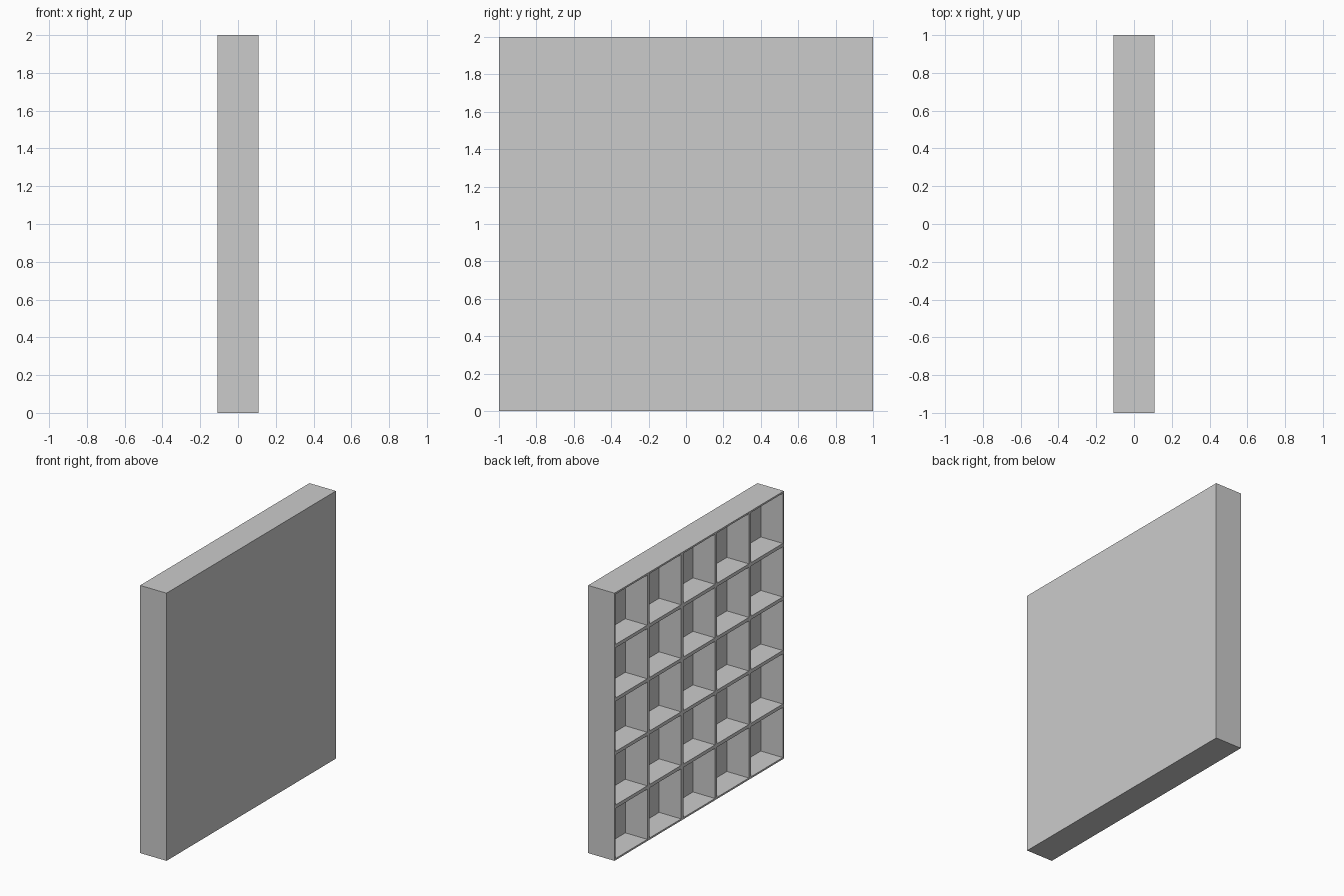
import bpy, bmesh
from mathutils import Matrix, Vector

cube = bpy.data.objects.get("Cube")
if cube:
    bpy.data.objects.remove(cube, do_unlink=True)

CELLS = 5
SIZE = 2.0
WALL = SIZE / (CELLS * 11)      # each cell is ten walls wide plus one shared wall
DEPTH = 5 * WALL                # pocket depth
THICK = 6 * WALL                # whole panel

grey = bpy.data.materials.new("plain grey")
grey.use_nodes = True
grey.diffuse_color = (0.6, 0.6, 0.6, 1)
grey.node_tree.nodes["Principled BSDF"].inputs["Base Color"].default_value = grey.diffuse_color

# Open side: a grid of square cells facing -x
bm = bmesh.new()
bmesh.ops.create_grid(bm, x_segments=CELLS, y_segments=CELLS, size=SIZE / 2)
turn = Matrix.Translation((-THICK / 2, 0, SIZE / 2)) @ Matrix.Rotation(-1.5707963, 4, 'Y')
bm.transform(turn)
cells = bm.faces[:]
rim = [e for e in bm.edges if e.is_boundary]

# Outer sides and solid back plate
side = bmesh.ops.extrude_edge_only(bm, edges=rim)["geom"]
bmesh.ops.translate(bm, vec=Vector((THICK, 0, 0)),
                    verts=[g for g in side if isinstance(g, bmesh.types.BMVert)])
bmesh.ops.contextual_create(bm, geom=[g for g in side if isinstance(g, bmesh.types.BMEdge)])

# Sink a straight-walled pocket into every cell
bmesh.ops.inset_individual(bm, faces=cells, thickness=WALL / 2)
for face in cells:
    floor = bmesh.ops.extrude_face_region(bm, geom=[face])["geom"]
    bmesh.ops.translate(bm, vec=Vector((DEPTH, 0, 0)),
                        verts=[g for g in floor if isinstance(g, bmesh.types.BMVert)])
bmesh.ops.delete(bm, geom=[f for f in cells if f.is_valid], context='FACES_ONLY')
bmesh.ops.recalc_face_normals(bm, faces=bm.faces[:])

mesh = bpy.data.meshes.new("pocketed_panel")
bm.to_mesh(mesh)
bm.free()
mesh.materials.append(grey)
panel = bpy.data.objects.new("pocketed_panel", mesh)
bpy.context.collection.objects.link(panel)
